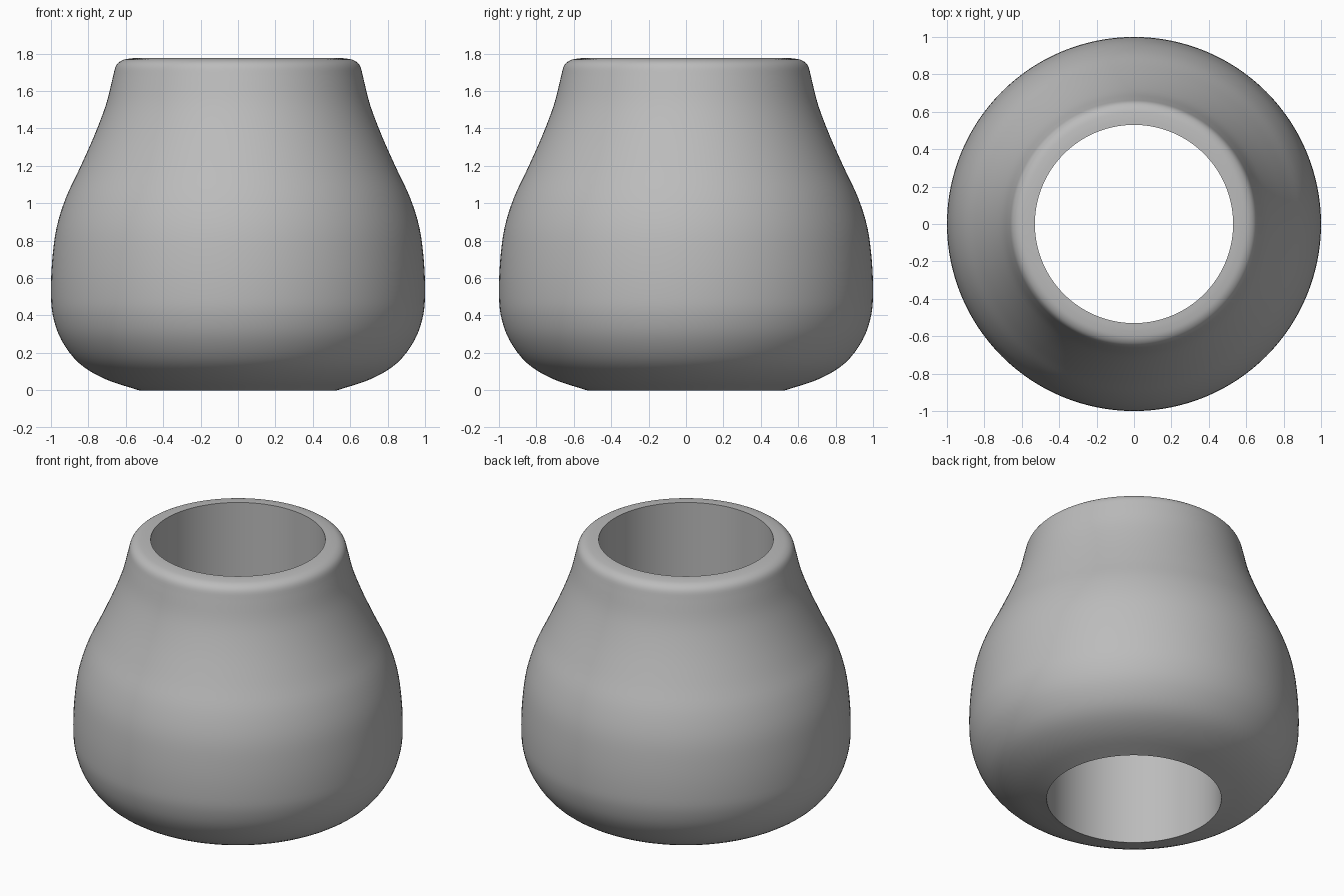
import bpy
import bmesh
import math
from mathutils import Vector

cube = bpy.data.objects.get("Cube")
if cube:
    bpy.data.objects.remove(cube, do_unlink=True)

HOLE, HEIGHT, SIDES, STEPS = 0.53, 1.777, 128, 4

# Outer silhouette as (radius, height), from the bottom hole edge to the rim
outline = [Vector(p) for p in (
    (HOLE, 0), (0.71, 0.06), (0.85, 0.145), (0.945, 0.27), (0.99, 0.40),
    (1.0, 0.53), (0.993, 0.70), (0.97, 0.87), (0.92, 1.03), (0.845, 1.19),
    (0.765, 1.37), (0.705, 1.53), (0.67, 1.67), (0.652, 1.735),
    (0.62, 1.764), (0.575, 1.774), (HOLE, HEIGHT))]


def smooth_path(points):
    """Catmull-Rom curve through the points."""
    ends = [2 * points[0] - points[1], *points, 2 * points[-1] - points[-2]]
    path = []
    for a, b, c, d in zip(ends, ends[1:], ends[2:], ends[3:]):
        for i in range(STEPS):
            t = i / STEPS
            path.append(0.5 * (2 * b + (c - a) * t
                               + (2 * a - 5 * b + 4 * c - d) * t ** 2
                               + (3 * b - a - 3 * c + d) * t ** 3))
    return path + [points[-1]]


# Revolve the closed profile, so the straight bore joins the rim to the base
profile = smooth_path(outline)
bm = bmesh.new()
rings = []
for radius, height in profile:
    rings.append([bm.verts.new((radius * math.cos(math.tau * k / SIDES),
                                radius * math.sin(math.tau * k / SIDES), height))
                  for k in range(SIDES)])
for low, high in zip(rings, rings[1:] + rings[:1]):
    for k in range(SIDES):
        n = (k + 1) % SIDES
        bm.faces.new((low[k], low[n], high[n], high[k]))
bmesh.ops.recalc_face_normals(bm, faces=bm.faces)
mesh = bpy.data.meshes.new("hollow_body")
bm.to_mesh(mesh)
bm.free()

# Single plain grey
grey = bpy.data.materials.new("grey")
grey.use_nodes = True
colour = (0.5, 0.5, 0.5, 1)
grey.diffuse_color = colour
grey.node_tree.nodes["Principled BSDF"].inputs["Base Color"].default_value = colour
mesh.materials.append(grey)

body = bpy.data.objects.new("hollow_body", mesh)
bpy.context.collection.objects.link(body)
bpy.context.view_layer.objects.active = body
body.select_set(True)
bpy.ops.object.shade_smooth_by_angle(angle=math.radians(35))
